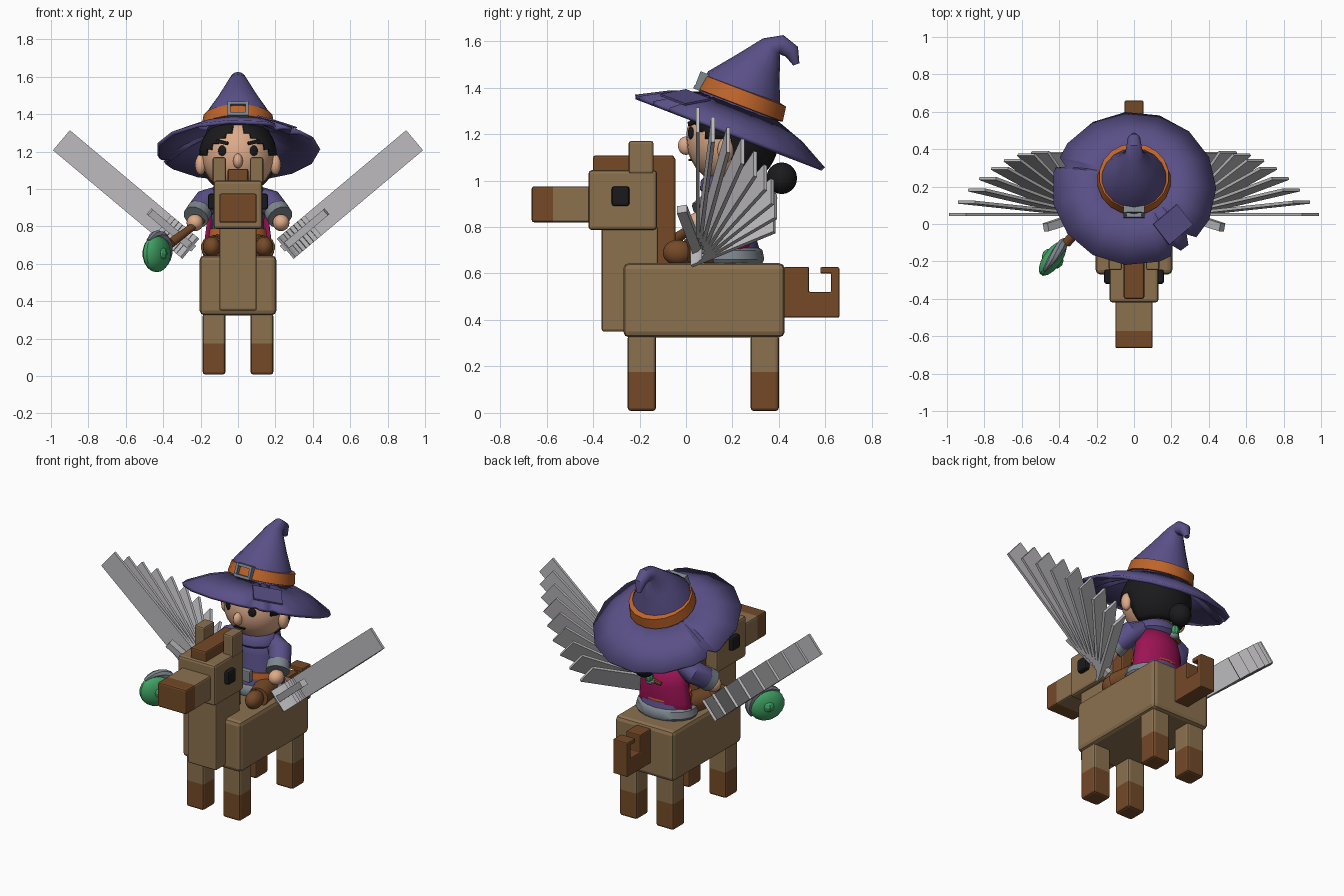
import bpy, bmesh
from math import radians, sin, cos
from mathutils import Matrix, Vector

cube = bpy.data.objects.get("Cube")
if cube:
    bpy.data.objects.remove(cube, do_unlink=True)


def material(name, hexcode):
    lin = [(int(hexcode[i:i + 2], 16) / 255) ** 2.2 for i in (0, 2, 4)]
    m = bpy.data.materials.new(name)
    m.use_nodes = True
    m.diffuse_color = (*lin, 1)
    m.node_tree.nodes["Principled BSDF"].inputs["Base Color"].default_value = (*lin, 1)
    return m


TAN = material("tan hide", "8A7050")
BROWN = material("dark brown", "744B2C")
PURPLE = material("purple cloth", "5A5186")
ORANGE = material("orange leather", "BD642E")
SILVER = material("silver", "BCBABD")
GREY = material("dark grey metal", "7C858C")
SKIN = material("skin", "DCA987")
BLACK = material("black", "202022")
GREEN = material("green crystal", "44A567")
MAGENTA = material("magenta cloth", "9A1A55")


def finish(name, bm, *mats, smooth=40, bevel=0):
    bmesh.ops.recalc_face_normals(bm, faces=bm.faces)
    me = bpy.data.meshes.new(name)
    bm.to_mesh(me)
    bm.free()
    for m in mats:
        me.materials.append(m)
    if smooth:
        me.shade_smooth()
        me.set_sharp_from_angle(angle=radians(smooth))
    ob = bpy.data.objects.new(name, me)
    bpy.context.collection.objects.link(ob)
    if bevel:
        mod = ob.modifiers.new("Bevel", "BEVEL")
        mod.width, mod.segments = bevel, 2
    return ob


def box(name, lo, hi, mat, bevel=0.015, split=None, frame=Matrix()):
    """Box between two corners; split = (axis, value, second material) colours the low end."""
    lo, hi = Vector(lo), Vector(hi)
    bm = bmesh.new()
    bmesh.ops.create_cube(bm, size=1, matrix=Matrix.Translation((lo + hi) / 2) @ Matrix.Diagonal((*(hi - lo), 1)))
    if bevel:
        bmesh.ops.bevel(bm, geom=bm.edges[:], offset=bevel, segments=2, profile=0.5, affect="EDGES")
    mats = [mat]
    if split:
        axis, value, second = split
        mats.append(second)
        no = [0, 0, 0]
        no[axis] = 1
        bmesh.ops.bisect_plane(bm, geom=bm.verts[:] + bm.edges[:] + bm.faces[:], plane_co=Vector(no) * value, plane_no=no)
        for f in bm.faces:
            f.material_index = int(f.calc_center_median()[axis] < value)
    bm.transform(frame)
    return finish(name, bm, *mats, smooth=0)


def ball(name, center, size, mat, rot=Matrix(), segs=20, smooth=40):
    bm = bmesh.new()
    bmesh.ops.create_uvsphere(bm, u_segments=segs, v_segments=segs // 2 + 2, radius=1,
                              matrix=Matrix.Translation(center) @ rot @ Matrix.Diagonal((*size, 1)))
    return finish(name, bm, mat, smooth=smooth)


def tube(name, pts, radii, mat, sides=14, squash=1.0):
    """Capped rings of given radii along a path."""
    pts = [Vector(p) for p in pts]
    bm, rings = bmesh.new(), []
    for i, (p, r) in enumerate(zip(pts, radii)):
        t = (pts[min(i + 1, len(pts) - 1)] - pts[max(i - 1, 0)]).normalized()
        a = t.cross(Vector((1, 0, 0))).normalized()
        b = a.cross(t)
        rings.append([bm.verts.new(p + r * (a * cos(k) * squash + b * sin(k)))
                      for k in (radians(360 * j / sides) for j in range(sides))])
    for r, q in zip(rings, rings[1:]):
        for j in range(sides):
            k = (j + 1) % sides
            bm.faces.new((r[j], r[k], q[k], q[j]))
    bm.faces.new(rings[0])
    bm.faces.new(rings[-1])
    return finish(name, bm, mat)


# Blocky steed
box("steed_body", (-.205, -.27, .325), (.205, .425, .645), TAN, .025)
box("steed_neck", (-.1, -.363, .35), (.1, -.12, .8), TAN, .01)
box("steed_head", (-.13, -.42, .787), (.13, -.125, 1.045), TAN)
box("steed_snout", (-.1, -.664, .82), (.1, -.41, .975), TAN, .01, (1, -.573, BROWN))
box("mane_top", (-.055, -.4, 1.03), (.055, -.05, 1.108), BROWN, .01)
box("mane_back", (-.055, -.13, .63), (.055, -.045, 1.1), BROWN, .01)
for s, side in ((-1, "right"), (1, "left")):
    box("steed_ear_" + side, (s * .1 - .035, -.247, 1.03), (s * .1 + .035, -.14, 1.17), TAN, .01)
    box("steed_eye_" + side, (s * .14 - .02, -.32, .89), (s * .14 + .02, -.243, .975), BLACK, .012)
    for y, end in ((-.19, "front"), (.339, "back")):
        box(f"{end}_leg_{side}", (s * .128 - .061, y - .061, .008), (s * .128 + .061, y + .061, .335),
            TAN, .014, (2, .175, BROWN))

# Hooked tail from an outline
bm = bmesh.new()
outline = [(.42, .41), (.66, .41), (.66, .627), (.578, .627), (.578, .6), (.625, .6),
           (.625, .52), (.53, .52), (.53, .628), (.42, .628)]
face = bm.faces.new([bm.verts.new((-.05, y, z)) for y, z in outline])
out = bmesh.ops.extrude_face_region(bm, geom=[face])
bmesh.ops.translate(bm, verts=[v for v in out["geom"] if isinstance(v, bmesh.types.BMVert)], vec=(.1, 0, 0))
finish("steed_tail", bm, BROWN, smooth=0, bevel=.006)

# Fanned metal wings
for s, side in ((-1, "right"), (1, "left")):
    u, n = Vector((s * .766, 0, .643)), Vector((-s * .643, 0, .766))
    root = Vector((s * .27, .05, .695))

    def slat_frame(deg):
        d = u * cos(radians(deg)) + Vector((0, sin(radians(deg)), 0))
        f = Matrix((d, n, d.cross(n))).transposed().to_4x4()
        f.translation = root
        return f

    for i in range(9):
        box(f"wing_slat_{side}_{i + 1}", (.17 - .025 * i, -.07, -.008), (.88 - .061 * i, .07, .008),
            SILVER, 0, frame=slat_frame(4.3 * i + .36 * i * i))
    box("wing_strut_" + side, (-.03, -.01, -.022), (.28, .03, .022), SILVER, 0, frame=slat_frame(-14))

# Rider torso, collar, belt and cape
axis = lambda zs: [(0, .19, z) for z in zs]
tube("robe", axis((.63, .7, .78, .9, .97, 1.0)), (.19, .17, .14, .145, .12, .08), PURPLE, 18, .75)
tube("robe_hem", axis((.645, .66, .7, .71)), (.185, .196, .186, .17), GREY, 18, .75)
tube("belt", axis((.75, .75, .79, .79)), (.13, .157, .152, .13), ORANGE, 18, .75)
tube("collar", axis((.94, .96, 1.0, 1.03)), (.12, .145, .14, .11), PURPLE, 14, .9)
box("belt_buckle", (-.045, .05, .735), (.045, .085, .805), GREY, .006)
bm = bmesh.new()
rows = [[bm.verts.new((w * sin(radians(a)), .18 + d * cos(radians(a)), z)) for a in range(-80, 81, 20)]
        for w, d, z in ((.13, .11, .98), (.165, .135, .85), (.18, .125, .74), (.19, .115, .645))]
for r, q in zip(rows, rows[1:]):
    for j in range(len(r) - 1):
        bm.faces.new((r[j], r[j + 1], q[j + 1], q[j]))
cape = finish("cape", bm, MAGENTA)
cape.modifiers.new("Solidify", "SOLIDIFY").thickness = .012

# Limbs
for s, side in ((-1, "right"), (1, "left")):
    tube("sleeve_" + side, [(s * .1, .2, .97), (s * .17, .18, .93), (s * .215, .11, .875)], (.05, .07, .065), PURPLE)
    tube("cuff_" + side, [(s * .205, .115, .885), (s * .225, .075, .85)], (.068, .07), GREY)
    ball("hand_" + side, (s * .23, .055, .82), (.045, .05, .045), SKIN)
    tube("leg_" + side, [(s * .1, .15, .69), (s * .14, .0, .69)], (.07, .06), BROWN)
    ball("boot_" + side, (s * .14, -.035, .69), (.048, .065, .055), BROWN)

# Head and face
ball("head", (0, .19, 1.18), (.195, .19, .2), SKIN, segs=24)
ball("nose", (0, .0, 1.15), (.026, .035, .04), SKIN, segs=12)
for s, side in ((-1, "right"), (1, "left")):
    ball("ear_" + side, (s * .2, .17, 1.13), (.03, .035, .055), SKIN, segs=12)
    ball("eye_" + side, (s * .085, .021, 1.205), (.024, .008, .028), BLACK, Matrix.Rotation(s * .45, 4, "Z"), 12)
    box("eyebrow_" + side, (-.035, -.006, -.009), (.035, .006, .009), BLACK, 0,
        frame=Matrix.Translation((s * .085, .028, 1.25)) @ Matrix.Rotation(s * .45, 4, "Z") @ Matrix.Rotation(-s * .2, 4, "Y"))
box("mouth", (-.035, .01, 1.085), (.035, .03, 1.093), BLACK, 0)

# Hair cap cut to a centre parting, plus a bun
bm = bmesh.new()
bmesh.ops.create_uvsphere(bm, u_segments=32, v_segments=20, radius=1,
                          matrix=Matrix.Translation((0, .195, 1.18)) @ Matrix.Diagonal((.208, .205, .208, 1)))
bare = []
for f in bm.faces:
    c = f.calc_center_median()
    if (c.y < .19 and c.z < 1.35 - .9 * abs(c.x)) or c.z < 1.02:
        bare.append(f)
bmesh.ops.delete(bm, geom=bare, context="FACES")
hair = finish("hair", bm, BLACK)
hair.modifiers.new("Solidify", "SOLIDIFY").thickness = .012
ball("hair_bun", (0, .412, 1.01), (.066, .066, .068), BLACK)

# Hat: drooping torn brim, bent cone, band and buckle
hat = Matrix.Translation((0, .231, 1.32)) @ Matrix.Rotation(radians(-21), 4, "X")
rim = [(a, .44) for a in range(0, 360, 24)]
for a in (161, 302, 317):
    rim = [p for p in rim if abs(p[0] - a) > 6] + [(a - 5, .435), (a, .385), (a + 3, .435)]
rim.sort()
bm = bmesh.new()
rings = []
for scale, z in ((.4, 0), (.7, -.045), (1, -.115)):
    rings.append([bm.verts.new(hat @ Vector((r * scale * cos(radians(a)), r * scale * sin(radians(a)), z)))
                  for a, r in rim])
for r, q in zip(rings, rings[1:]):
    for j in range(len(rim)):
        k = (j + 1) % len(rim)
        bm.faces.new((r[j], r[k], q[k], q[j]))
brim = finish("hat_brim", bm, PURPLE, smooth=20)
brim.modifiers.new("Solidify", "SOLIDIFY").thickness = .02
box("hat_patch", (-.07, -.085, 0), (.07, .085, .009), PURPLE, 0,
    frame=hat @ Matrix.Rotation(radians(-48), 4, "Z") @ Matrix.Translation((.31, 0, -.052))
    @ Matrix.Rotation(radians(25), 4, "Y"))
tube("hat_cone", [(0, .225, 1.305), (0, .25, 1.395), (0, .315, 1.49), (0, .368, 1.575), (0, .41, 1.585),
                  (0, .455, 1.555), (0, .475, 1.5)], (.19, .172, .105, .052, .042, .034, .014), PURPLE, 18)
tube("hat_band", [hat @ Vector((0, 0, z)) for z in (0, .005, .07, .075)], (.175, .197, .187, .16), ORANGE, 18)
for name, lo, hi in (("top", (-.055, -.208, .064), (.055, -.17, .08)), ("bottom", (-.055, -.214, 0), (.055, -.18, .016)),
                     ("right", (-.055, -.211, 0), (-.039, -.17, .08)), ("left", (.039, -.211, 0), (.055, -.17, .08))):
    box("hat_buckle_" + name, lo, hi, GREY, 0, frame=hat)

# Staff with a flat round crystal in a metal crescent
gem = Vector((-.435, -.185, .655))
along = Vector((.58, .81, 0))
turn = Matrix.Rotation(radians(54.4), 4, "Z")
tube("staff", [(-.17, .1, .85), (-.24, .03, .8), (-.36, -.1, .71)], (.018, .02, .026), BROWN, 10)
ball("staff_crystal", gem, (.11, .05, .1), GREEN, turn, 14, 25)
ball("crystal_core", gem, (.05, .062, .048), GREEN, turn, 12, 25)
arc = [radians(a) for a in range(-35, 136, 17)]
tube("crystal_crescent", [gem + along * .108 * cos(a) + Vector((0, 0, .1 * sin(a))) for a in arc],
     [.01 + .02 * sin(radians(180 * i / (len(arc) - 1))) for i in range(len(arc))], GREY, 8)

# Small crystal wand tucked behind the cape
tube("wand_stick", [(-.06, .335, .88), (.0, .35, .9)], (.012, .016), BROWN, 8)
ball("wand_mount", (.0, .36, .895), (.03, .025, .02), GREY, segs=8)
ball("wand_crystal", (.0, .368, .925), (.025, .025, .035), GREEN, segs=8, smooth=0)
